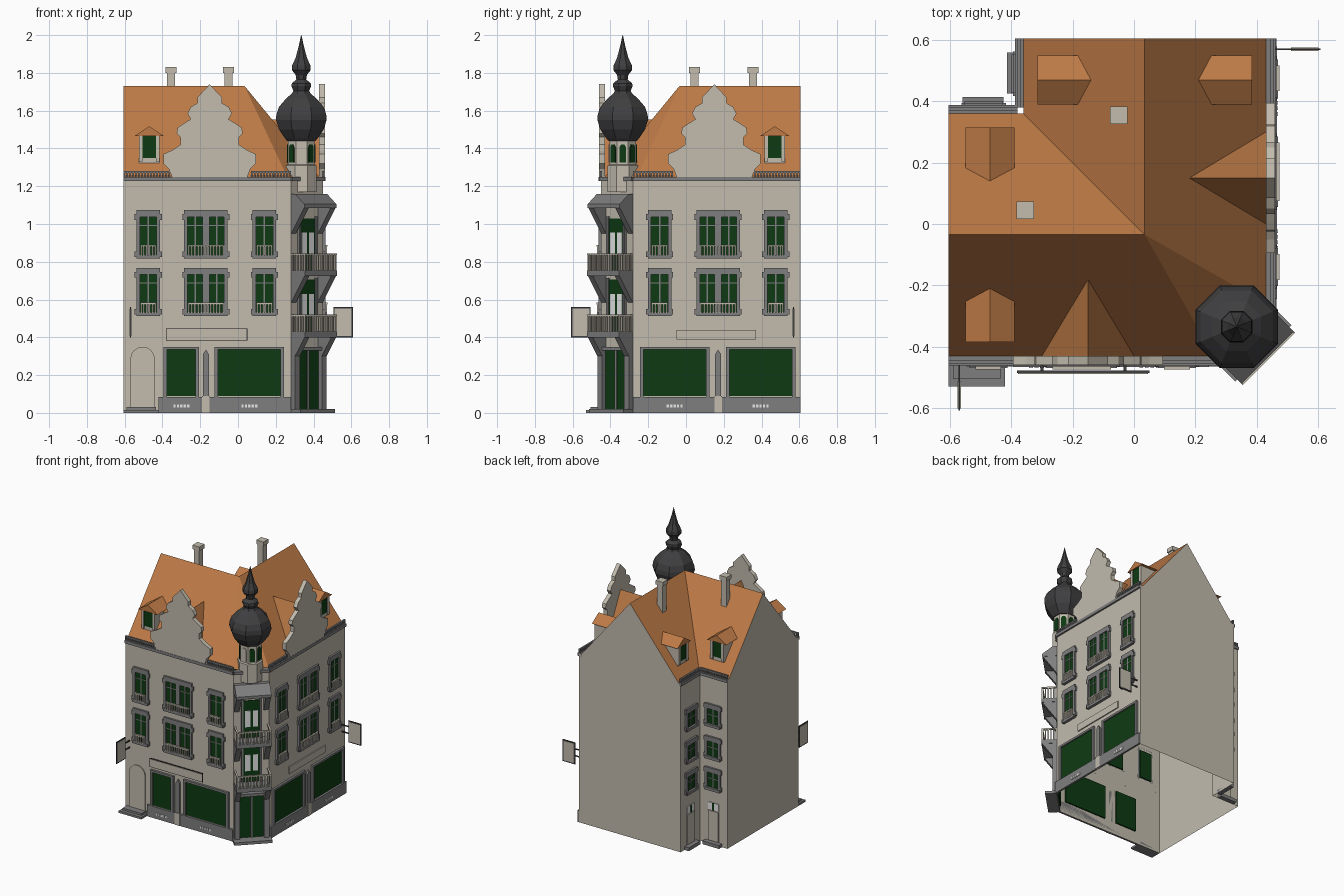
import bpy, bmesh, math
from mathutils import Vector

cube = bpy.data.objects.get("Cube")
if cube:
    bpy.data.objects.remove(cube)


def material(name, rgb):
    m = bpy.data.materials.new(name)
    m.use_nodes = True
    m.diffuse_color = (*rgb, 1)
    m.node_tree.nodes["Principled BSDF"].inputs["Base Color"].default_value = (*rgb, 1)
    return m


WALL = material("plaster_beige", (0.54, 0.5, 0.42))
ROOF = material("tile_orange", (0.51, 0.195, 0.062))
GREEN = material("window_green", (0.004, 0.042, 0.006))
GREY = material("stone_grey", (0.21, 0.21, 0.21))
DARK = material("slate_dark", (0.05, 0.05, 0.053))
WHITE = material("pane_white", (0.9, 0.9, 0.9))

parts = {}


def part(name, mat):
    return parts.setdefault((name, mat.name), (bmesh.new(), mat))[0]


class Frame:
    """Facade axes: u along the wall, n outward from it, z up."""
    def __init__(self, origin, u, n):
        self.o, self.u, self.n = Vector((*origin, 0)), Vector((*u, 0)).normalized(), Vector((*n, 0)).normalized()

    def at(self, u, n, z):
        return self.o + self.u * u + self.n * n + Vector((0, 0, z))

    def side(self):
        f = Frame((0, 0), (1, 0), (0, 1))
        f.o, f.u, f.n = self.o, self.n, self.u
        return f


FRONT = Frame((0, -0.45), (1, 0), (0, -1))
RIGHT = Frame((0.45, 0), (0, -1), (1, 0))
BACK = Frame((0, 0.38), (1, 0), (0, 1))
LEFT = Frame((-0.38, 0), (0, -1), (-1, 0))
CORNER = Frame((0.365, -0.365), (1, 1), (1, -1))
WORLD = Frame((0, 0), (1, 0), (0, 1))


def prism(name, mat, f, pts, n0, n1):
    bm = part(name, mat)
    a = [bm.verts.new(f.at(u, n0, z)) for u, z in pts]
    b = [bm.verts.new(f.at(u, n1, z)) for u, z in pts]
    bm.faces.new(a)
    bm.faces.new(b[::-1])
    for i in range(len(a)):
        j = (i + 1) % len(a)
        bm.faces.new((a[i], b[i], b[j], a[j]))


def box(name, mat, f, u0, u1, n0, n1, z0, z1):
    prism(name, mat, f, [(u0, z0), (u1, z0), (u1, z1), (u0, z1)], n0, n1)


def lathe(name, mat, x, y, profile, sides=8):
    bm = part(name, mat)
    k = 1 / math.cos(math.pi / sides)
    rings = []
    for r, z in profile:
        rings.append([bm.verts.new((x + r * k * math.cos((i + .5) * math.tau / sides),
                                    y + r * k * math.sin((i + .5) * math.tau / sides), z)) for i in range(sides)])
    for lo, hi in zip(rings, rings[1:]):
        for i in range(sides):
            j = (i + 1) % sides
            bm.faces.new((lo[i], lo[j], hi[j], hi[i]))
    bm.faces.new(rings[0][::-1])
    bm.faces.new(rings[-1])


def sheet(name, mat, faces):
    bm = part(name, mat)
    for f in faces:
        bm.faces.new([bm.verts.new(p) for p in f])
    bmesh.ops.remove_doubles(bm, verts=bm.verts, dist=0.0001)


# Hollow wall shell, with gables on the two party walls
EAVE, RIDGE, END, MID = 1.25, 1.73, 0.605, 0.035
plan = [(-END, -.45), (.28, -.45), (.45, -.28), (.45, END), (-.38, END), (-.38, .38), (-END, .38)]
walls = []
for i, (p, q) in enumerate(zip(plan, plan[1:] + plan[:1])):
    quad = [(*p, 0), (*q, 0), (*q, EAVE), (*p, EAVE)]
    if i == 3:
        quad[3:3] = [(-.36, END, EAVE), (MID, END, RIDGE), (.43, END, EAVE)]
    if i == 6:
        quad[3:3] = [(-END, -.43, EAVE), (-END, -MID, RIDGE), (-END, .36, EAVE)]
    walls.append(quad)
sheet("walls", WALL, walls)

# Main roof with a narrow hip over the cut corner
P, W, N = (MID, -MID, RIDGE), (-END, -MID, RIDGE), (MID, END, RIDGE)
a, b, c, d, e, f, g = [(x, y, EAVE) for x, y in ((-END, -.43), (.26, -.43), (.43, -.26), (.43, END),
                                                 (-.36, END), (-.36, .36), (-END, .36))]
sheet("main_roof", ROOF, [(a, b, P, W), (b, c, P), (c, d, N, P), (N, e, f, P), (W, P, f, g)])


def balustrade(name, mat, f, u0, u1, n, z0, z1, step=.02):
    box(name, mat, f, u0, u1, n - .006, n + .006, z1 - .01, z1)
    count = max(1, round((u1 - u0) / step))
    for i in range(count + 1):
        u = u0 + .004 + (u1 - u0 - .008) * i / count
        box(name, mat, f, u - .004, u + .004, n - .004, n + .004, z0, z1 - .01)


def dormer(f, u):
    box("dormer_walls", WALL, f, u - .055, u + .055, -.25, -.08, 1.32, 1.475)
    box("dormer_windows", GREEN, f, u - .042, u + .042, -.08, -.075, 1.35, 1.465)
    for s in (-.045, .045):
        box("dormer_trim", WALL, f, u + s - .01, u + s + .01, -.085, -.07, 1.33, 1.475)
    prism("dormer_roofs", ROOF, f, [(u - .08, 1.465), (u, 1.517), (u + .08, 1.465)], -.27, -.065)


def window(f, u, z, double=False, h=.24, frame=GREY):
    w = .115 if double else .062
    top = z + h
    box("window_glass", GREEN, f, u - w + .012, u + w - .012, -.01, .004, z + .01, top - .02)
    for s in (-1, 1):
        box("window_frames", frame, f, *sorted((u + s * w, u + s * (w - .018))), 0, .014, z, top)
        for zz in (z, z + h * .82):
            box("window_frames", frame, f, *sorted((u + s * (w + .01), u + s * (w - .018))), 0, .014, zz, zz + .03)
    box("window_frames", frame, f, u - w, u + w, 0, .014, top - .028, top + .008)
    box("window_frames", frame, f, u - w, u + w, 0, .02, z - .008, z + .012)
    box("window_bars", frame, f, u - w, u + w, 0, .007, top - .075, top - .069)
    if double:
        box("window_frames", frame, f, u - .018, u + .018, 0, .014, z, top)
    for m in ((-.057, .057) if double else (0,)):
        box("window_bars", frame, f, u + m - .004, u + m + .004, 0, .007, z, top)
    if h > .2:
        balustrade("window_rails", WALL, f, u - w + .02, u + w - .02, .018, z + .01, z + .065, .018)


half = [(.2, 1.25), (.215, 1.29), (.245, 1.32), (.245, 1.37), (.2, 1.39), (.155, 1.42), (.155, 1.46), (.175, 1.48),
        (.17, 1.51), (.14, 1.53), (.1, 1.555), (.118, 1.585), (.1, 1.62), (.065, 1.64), (.065, 1.67), (0, 1.74)]


def shop_window(f, u0, u1):
    box("shop_glass", GREEN, f, u0, u1, -.01, .005, .09, .34)
    for u in (u0, u1):
        box("shop_frames", GREY, f, u - .009, u + .009, 0, .016, .085, .35)
    box("shop_frames", GREY, f, u0, u1, 0, .016, .335, .35)
    mid = (u0 + u1) / 2
    for i in range(-2, 3):
        box("cellar_vents", WHITE, f, mid + i * .018 - .006, mid + i * .018 + .006, .01, .019, .028, .045)


# The two matching street facades
for f in (FRONT, RIGHT):
    box("cornice", GREY, f, -END, .28, -.025, .012, 1.228, 1.25)
    balustrade("eave_railing", GREY, f, -END, -.36, 0, 1.25, 1.28, .016)
    balustrade("eave_railing", GREY, f, .07, .28, 0, 1.25, 1.28, .016)
    prism("stepped_gable", WALL, f, [(-.15 + r, z) for r, z in half] + [(-.15 - r, z) for r, z in half[-2::-1]],
          -.02, .01)
    prism("gable_roof", ROOF, f, [(-.3, 1.25), (-.15, 1.553), (0, 1.25)], -.27, -.02)
    dormer(f, -.47)
    for z in (.52, .825):
        window(f, -.475, z)
        window(f, -.17, z, True)
        window(f, .14, z)
    shop_window(f, -.115, .235)
    # hanging sign board on its arm
    box("sign_frame", DARK, f, -.573, -.567, .055, .158, .4, .56)
    box("sign_panel", WALL, f, -.575, -.565, .062, .151, .408, .552)
    for z in (.46, .51):
        box("sign_arm", DARK, f, -.573, -.567, 0, .055, z, z + .008)
    # column between the shop windows
    u = -.17
    prism("shop_pilaster", GREY, f, [(u - .016, .09), (u + .016, .09), (u + .016, .31), (u, .335), (u - .016, .31)],
          0, .012)
    box("pilaster_foot", WALL, f, u - .02, u + .02, 0, .018, 0, .09)

# Ground floor differences between the facades
box("plinth", GREY, FRONT, -.42, .28, 0, .015, 0, .085)
box("plinth", GREY, RIGHT, -END, .28, 0, .015, 0, .085)
shop_window(FRONT, -.385, -.215)
shop_window(RIGHT, -.57, -.22)
arch = [(-.505 + .065 * math.cos(t * math.pi / 8), .285 + .065 * math.sin(t * math.pi / 8)) for t in range(9)]
prism("arched_door", WALL, FRONT, [(-.57, .03), (-.44, .03)] + arch, 0, .008)
box("door_step", GREY, FRONT, -END, -.42, 0, .08, 0, .015)
box("door_step", GREY, FRONT, -.59, -.435, 0, .055, .015, .03)
box("shop_sign_border", DARK, FRONT, -.382, .05, .028, .036, .383, .447)
box("shop_sign_face", WALL, FRONT, -.378, .046, .033, .039, .387, .443)
for u in (-.3, -.03):
    box("shop_sign_mount", DARK, FRONT, u - .005, u + .005, 0, .03, .41, .42)
box("side_sign_face", WALL, RIGHT, -.37, .05, 0, .008, .388, .44)

# Courtyard notch
for f in (BACK, LEFT):
    box("cornice", GREY, f, -END, -.38, -.025, .008, 1.228, 1.25)
    balustrade("eave_railing", GREY, f, -END, -.38, -.004, 1.25, 1.28, .016)
    dormer(f, -.47)
    for z in (.41, .64, .88):
        window(f, -.49, z, h=.15)
    box("yard_door", WALL, f, -.535, -.45, 0, .008, .03, .25)
    box("yard_transom", WHITE, f, -.535, -.45, -.005, .006, .255, .31)
    box("yard_transom_bar", GREEN, f, -.5, -.485, -.005, .009, .255, .31)
    box("yard_step", GREY, f, -.56, -.425, 0, .035, 0, .025)

# Cut corner: entrance, two balconies and a hood
f, s = CORNER, CORNER.side()
box("cornice", GREY, f, -.12, .12, -.025, .012, 1.228, 1.25)
box("corner_step", GREY, f, -.13, .13, 0, .08, 0, .02)
box("corner_entrance", GREEN, f, -.08, .08, -.01, .006, .02, .33)
for u in (-.1, .1, 0):
    w = .006 if u == 0 else .018
    box("entrance_posts", GREY, f, u - w, u + w, 0, .012 if u == 0 else .03, .02, .34)
box("entrance_lintel", GREY, f, -.118, .118, 0, .03, .33, .35)
for z in (.43, .755):
    box("balcony_doors", GREEN, f, -.055, .055, -.01, .005, z, z + .275)
    for u in (-.027, .027):
        box("balcony_panes", WHITE, f, u - .018, u + .018, 0, .008, z + .08, z + .2)
    for u in (-.062, .062):
        box("balcony_door_posts", GREY, f, u - .007, u + .007, 0, .012, z, z + .285)
    box("balcony_slab", GREY, f, -.12, .12, 0, .106, z - .03, z)
    balustrade("balcony_railing", WALL, f, -.118, .118, .1, z, z + .09)
    balustrade("balcony_railing", WALL, s, 0, .1, -.113, z, z + .09)
    balustrade("balcony_railing", WALL, s, 0, .1, .113, z, z + .09)
for z in (.4, .725, 1.09):
    for u in (-.1, .1):
        prism("corner_brackets", GREY, s, [(0, z), (.1, z), (0, z - .14)], u - .018, u + .018)
prism("balcony_hood", GREY, s, [(0, 1.085), (.1, 1.085), (.1, 1.105), (.03, 1.16), (0, 1.16)], -.12, .12)

# Octagonal turret and onion dome
T = .335
lathe("turret_base", WALL, T, -T, [(.08, 1.17), (.08, 1.31), (.072, 1.315)])
lathe("turret", WALL, T, -T, [(.07, 1.3), (.07, 1.455)])
for i in range(8):
    t = i * math.tau / 8
    n = (math.cos(t), math.sin(t))
    face = Frame((T + .07 * n[0], -T + .07 * n[1]), (-n[1], n[0]), n)
    prism("turret_windows", WALL if i == 6 else GREEN, face,
          [(-.018, 1.325), (.018, 1.325), (.018, 1.405), (.01, 1.42), (-.01, 1.42), (-.018, 1.405)], 0, .005)
lathe("onion_dome", DARK, T, -T, [(.075, 1.44), (.088, 1.455), (.118, 1.5), (.134, 1.55), (.132, 1.58), (.118, 1.62),
                                  (.08, 1.665), (.05, 1.69), (.042, 1.705), (.052, 1.73), (.05, 1.745), (.026, 1.765),
                                  (.03, 1.79), (.05, 1.815), (.048, 1.84), (.03, 1.88), (.014, 1.94), (.001, 2)])

# Chimneys
for x, y in ((-.355, .045), (-.05, .355)):
    box("chimneys", WALL, WORLD, x - .022, x + .022, y - .022, y + .022, 1.45, 1.8)
    box("chimney_caps", WALL, WORLD, x - .029, x + .029, y - .029, y + .029, 1.8, 1.83)

# Turn every collected part into an object
for (name, _), (bm, mat) in parts.items():
    bmesh.ops.recalc_face_normals(bm, faces=bm.faces)
    mesh = bpy.data.meshes.new(name)
    bm.to_mesh(mesh)
    bm.free()
    mesh.materials.append(mat)
    bpy.context.collection.objects.link(bpy.data.objects.new(name, mesh))
